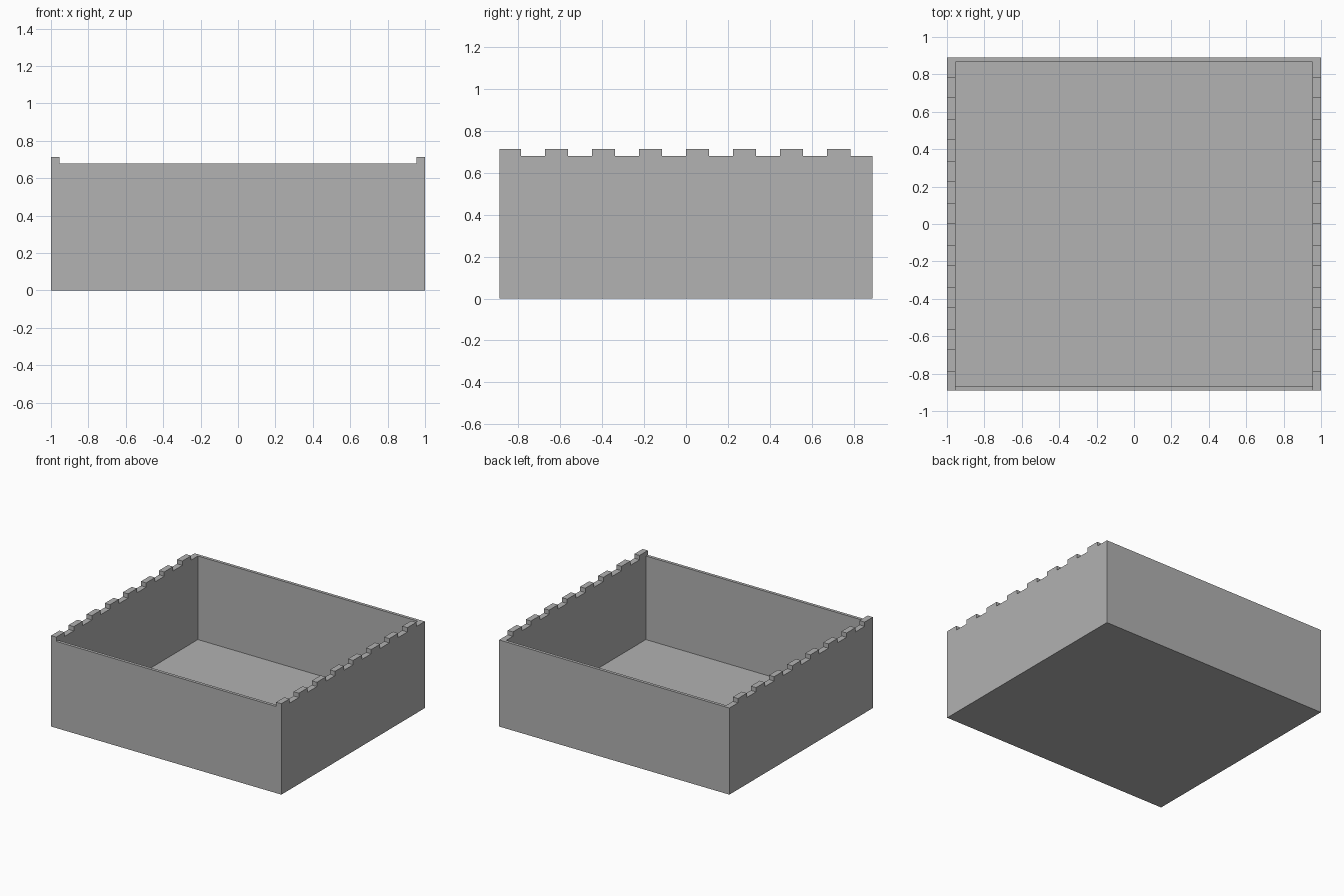
import bpy
import bmesh

cube = bpy.data.objects.get("Cube")
if cube:
    bpy.data.objects.remove(cube, do_unlink=True)

HALF_X, HALF_Y = 1.0, 0.89
RIM, TOP = 0.68, 0.714            # notch level and tooth top
SIDE, PANEL, FLOOR = 0.045, 0.024, 0.024
PITCH, TOOTH, TEETH = 0.2245, 0.11, 8

grey = bpy.data.materials.new("plain grey")
grey.use_nodes = True
colour = (0.445, 0.445, 0.445, 1)
grey.diffuse_color = colour
grey.node_tree.nodes["Principled BSDF"].inputs["Base Color"].default_value = colour


def extrude_profile(name, profile, half_width):
    """Extrude a (y, z) outline along x, centred on x = 0."""
    bm = bmesh.new()
    face = bm.faces.new([bm.verts.new((-half_width, y, z)) for y, z in profile])
    result = bmesh.ops.extrude_face_region(bm, geom=[face])
    moved = [v for v in result["geom"] if isinstance(v, bmesh.types.BMVert)]
    bmesh.ops.translate(bm, verts=moved, vec=(2 * half_width, 0, 0))
    bmesh.ops.recalc_face_normals(bm, faces=bm.faces)
    mesh = bpy.data.meshes.new(name)
    bm.to_mesh(mesh)
    bm.free()
    mesh.materials.append(grey)
    obj = bpy.data.objects.new(name, mesh)
    bpy.context.collection.objects.link(obj)
    return obj


# Toothed outline of the box body, teeth running front to back
outline = [(HALF_Y, 0), (-HALF_Y, 0)]
for i in range(TEETH):
    start = i * PITCH - 4 * PITCH
    end = start + TOOTH
    if i == 0:
        outline.append((-HALF_Y, TOP))
    else:
        outline += [(start, RIM), (start, TOP)]
    outline += [(end, TOP), (end, RIM)]
outline.append((HALF_Y, RIM))
box = extrude_profile("open_box", outline, HALF_X)

# Stepped cutter: hollows the inside and lowers the front and back panels
inner_y, wide, high = HALF_Y - PANEL, HALF_Y + 0.1, TOP + 0.1
hollow = [(-inner_y, FLOOR), (inner_y, FLOOR), (inner_y, RIM), (wide, RIM),
          (wide, high), (-wide, high), (-wide, RIM), (-inner_y, RIM)]
cutter = extrude_profile("hollow_cutter", hollow, HALF_X - SIDE)
cutter.hide_render = True

# Cut the hollow, then discard the cutter
cut = box.modifiers.new("hollow", "BOOLEAN")
cut.operation = "DIFFERENCE"
cut.solver = "EXACT"
cut.object = cutter
bpy.context.view_layer.objects.active = box
bpy.ops.object.modifier_apply(modifier=cut.name)
bpy.data.objects.remove(cutter, do_unlink=True)
